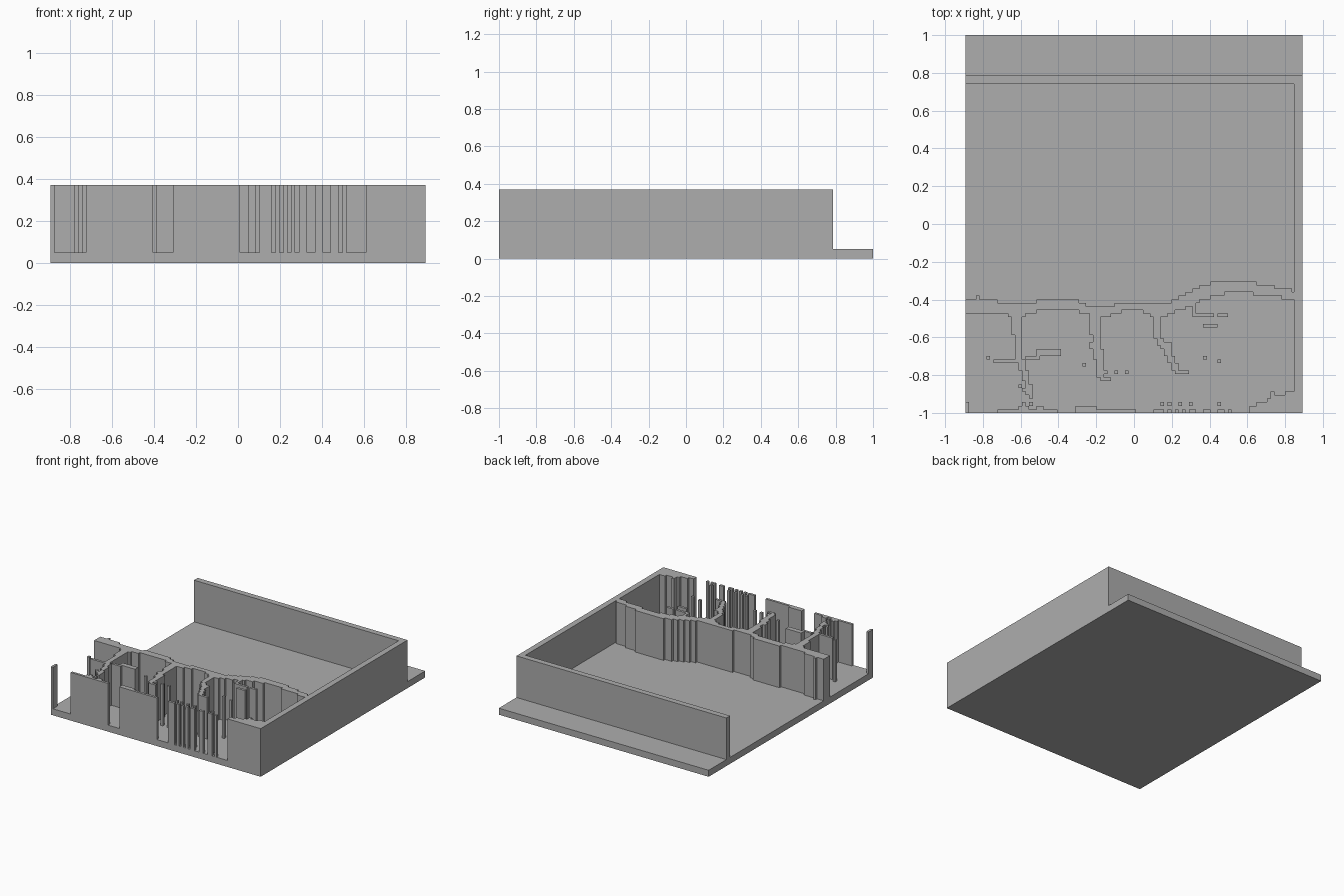
import bpy
import bmesh

CELL = 0.0188
WIDTH, LENGTH = 1.786, 2.0
FLOOR, TOP = 0.05, 0.37

cube = bpy.data.objects.get("Cube")
if cube:
    bpy.data.objects.remove(cube, do_unlink=True)

grey = bpy.data.materials.new("plain_grey")
grey.use_nodes = True
colour = (0.42, 0.42, 0.42, 1)
grey.diffuse_color = colour
for node in grey.node_tree.nodes:
    if node.type == 'BSDF_PRINCIPLED':
        node.inputs["Base Color"].default_value = colour


def finish(name, bm):
    """Turn a bmesh into a flat shaded object."""
    bmesh.ops.recalc_face_normals(bm, faces=bm.faces)
    mesh = bpy.data.meshes.new(name)
    bm.to_mesh(mesh)
    bm.free()
    mesh.materials.append(grey)
    part = bpy.data.objects.new(name, mesh)
    bpy.context.collection.objects.link(part)
    return part


def box(name, low, high):
    bm = bmesh.new()
    bmesh.ops.create_cube(bm, size=1)
    for vert in bm.verts:
        vert.co = [a + (b - a) * (c + 0.5) for a, b, c in zip(low, high, vert.co)]
    return finish(name, bm)


def block(i, j, wide, deep):
    """Grid cells of a rectangle, counted from the front right corner."""
    return {(a, b) for a in range(i, i + wide) for b in range(j, j + deep)}


def sample(points, t):
    """Linear interpolation along (position, value) points."""
    for (t0, v0), (t1, v1) in zip(points, points[1:]):
        if t0 <= t <= t1 and t1 > t0:
            return v0 + (v1 - v0) * (t - t0) / (t1 - t0)
    return points[-1][1]


def ribbon(low, high, along_x=True):
    """Stepped band of grid cells between two edge lines."""
    cells = set()
    for t in range(low[0][0], low[-1][0]):
        start, end = (round(sample(edge, t + 0.5)) for edge in (low, high))
        cells |= {(t, v) if along_x else (v, t) for v in range(start, end)}
    return cells


def stem(stations):
    """Winding wall running front to back, from (row, left, right) stations."""
    return ribbon([(r, a) for r, a, b in stations],
                  [(r, b) for r, a, b in stations], along_x=False)


def walls(name, cells):
    """Raise grid cells from the floor, with faces only on the outside."""
    bm = bmesh.new()
    cache = {}

    def corner(i, j, z):
        key = (i, j, z)
        if key not in cache:
            cache[key] = bm.verts.new((i * CELL - WIDTH / 2, j * CELL - LENGTH / 2, z))
        return cache[key]

    for i, j in sorted(cells):
        ring = [(i, j), (i + 1, j), (i + 1, j + 1), (i, j + 1)]
        sides = [(i, j - 1), (i + 1, j), (i, j + 1), (i - 1, j)]
        for z in (FLOOR, TOP):
            bm.faces.new([corner(a, b, z) for a, b in ring])
        for k, neighbour in enumerate(sides):
            if neighbour not in cells:
                p, q = ring[k], ring[(k + 1) % 4]
                bm.faces.new([corner(*p, FLOOR), corner(*q, FLOOR),
                              corner(*q, TOP), corner(*p, TOP)])
    bmesh.ops.recalc_face_normals(bm, faces=bm.faces)
    bmesh.ops.dissolve_limit(bm, angle_limit=0.01, verts=bm.verts, edges=bm.edges)
    return finish(name, bm)


# Base slab and the two straight outer walls
x, y = WIDTH / 2, LENGTH / 2
box("base_plate", (-x, -y, 0), (x, y, FLOOR))
box("back_wall", (-x, 0.74, FLOOR), (x, 0.785, TOP))
box("left_wall", (x - 0.045, -y, FLOOR), (x, 0.74, TOP))

# Scalloped divider crossing the tray
far_edge = [(0, 31.6), (9, 31.6), (12, 30.6), (18, 30.6), (21, 32), (31, 32), (34, 30.7),
            (36, 29.6), (40, 29.6), (42, 30.7), (45, 31.3), (49, 30.7), (55, 30.7),
            (58, 31.5), (61, 33), (63, 34.3), (66, 35.5), (70, 37), (81, 37), (83, 36),
            (91, 35), (93, 34)]
near_edge = [(0, 28), (11, 28), (13, 26.6), (16, 26.6), (18, 28), (22, 29), (31, 29),
             (34, 28), (36, 26.6), (38, 26.6), (42, 28), (45, 29), (49, 29), (53, 27),
             (55, 26.6), (58, 28), (62, 29.5), (64, 29.5), (65, 31), (70, 33), (77, 34),
             (85, 33), (93, 32)]
walls("scalloped_divider", ribbon(near_edge, far_edge) | block(3, 32, 1, 1))

# Winding walls between the bays, with their side spurs
walls("right_bay_wall",
      stem([(5, 17, 19), (9, 17, 18), (10, 16, 18), (14, 15, 17), (17, 14, 16),
            (21, 14, 16), (23, 13, 16), (28, 13, 16)])
      | block(8, 14, 8, 1) | block(17, 15, 4, 1) | block(20, 16, 7, 2))
walls("middle_bay_wall",
      stem([(10, 37, 39), (14, 37, 39), (17, 36, 39), (19, 35, 38), (21, 36, 38),
            (23, 35, 38), (28, 35, 38)])
      | block(38, 9, 3, 1) | block(38, 11, 2, 1))
walls("left_bay_wall",
      stem([(11, 59, 61), (13, 58, 60), (15, 57, 59), (17, 56, 58), (19, 55, 58),
            (20, 54, 57), (21, 53, 55), (28, 53, 55)])
      | block(59, 11, 4, 1) | block(64, 27, 1, 3) | block(64, 27, 6, 1))

# Broken front wall: thin panels and slats, thicker at the left corner
front = ribbon([(80, 0), (95, 0)], [(80, 2), (84, 3), (87, 5), (93, 6), (95, 6)])
for start, wide in [(9, 17), (31, 17), (53, 3), (57, 1), (59, 1), (61, 1), (63, 2),
                    (67, 2), (71, 2), (74, 1)]:
    front |= block(start, 0, wide, 1)
front |= block(0, 0, 1, 2) | block(15, 1, 3, 1) | block(20, 1, 2, 1) | block(31, 1, 6, 1)
walls("front_wall", front)

# Loose posts and short slabs standing in the bays
posts = block(67, 24, 4, 1) | block(71, 27, 3, 1)
for i, j in [(6, 15), (15, 7), (18, 7), (16, 6), (18, 4), (33, 13), (42, 11), (45, 11),
             (67, 15), (71, 14), (86, 5), (0, 2), (16, 2), (18, 2), (55, 2), (57, 2),
             (60, 2), (63, 2), (71, 2)]:
    posts |= block(i, j, 1, 1)
walls("loose_posts", posts)
